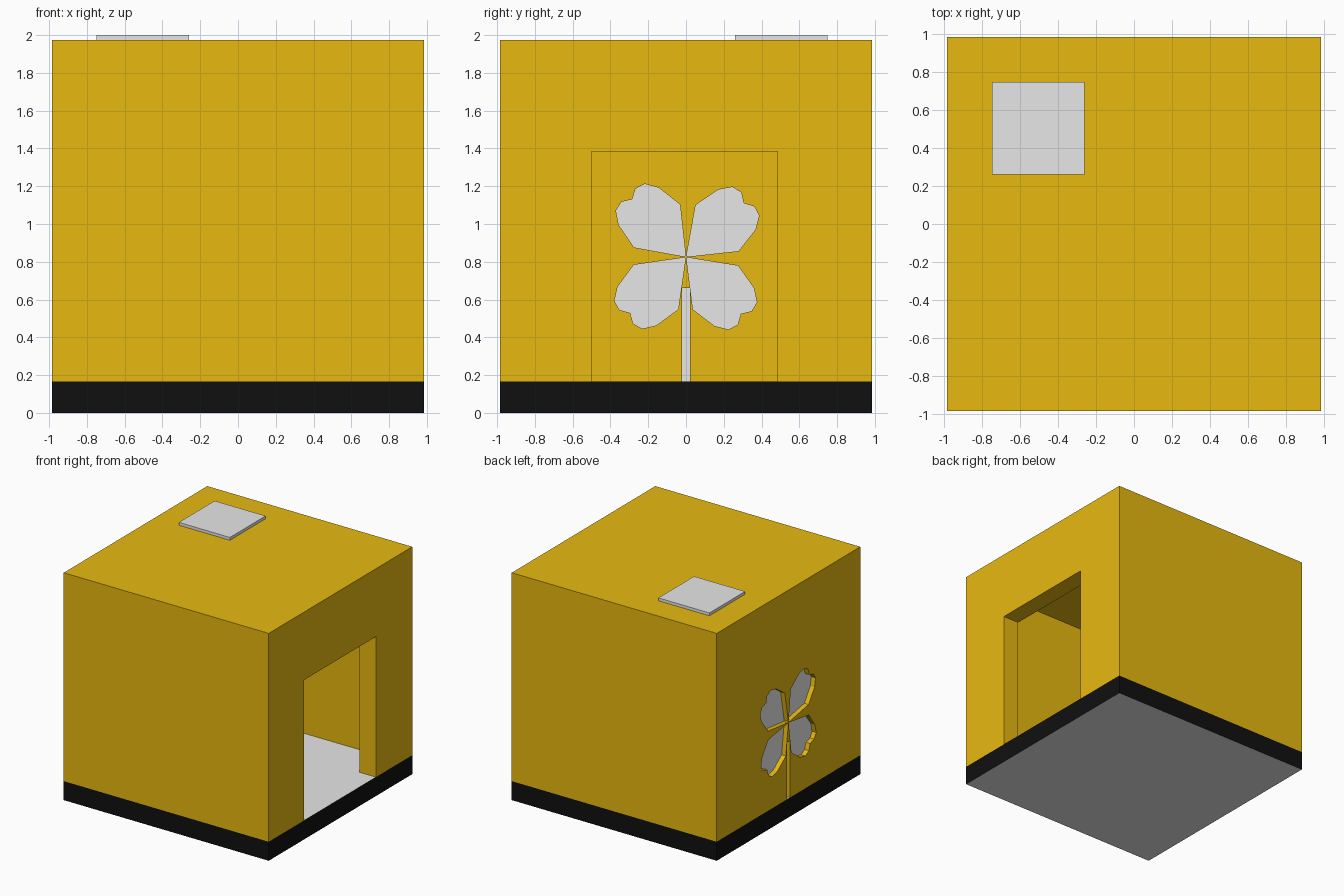
import bpy, bmesh
from math import radians, cos, sin

if "Cube" in bpy.data.objects:
    bpy.data.objects.remove(bpy.data.objects["Cube"], do_unlink=True)


def material(name, rgb):
    m = bpy.data.materials.new(name)
    m.use_nodes = True
    m.diffuse_color = (*rgb, 1)
    m.node_tree.nodes["Principled BSDF"].inputs["Base Color"].default_value = (*rgb, 1)
    return m


yellow = material("golden yellow", (0.8, 0.485, 0.005))
white = material("soft white", (0.8, 0.8, 0.8))
black = material("black", (0.005, 0.005, 0.005))
YELLOW, WHITE, BLACK = range(3)

HALF = 0.985      # outer half width
INNER = 0.83      # inner half width
FLOOR = 0.165
CEILING = 1.82
ROOF = 1.975
DADO = 0.65       # height where the inner wall colour changes


def prism(name, outline, x0, x1, mats):
    """Extrude a (y, z) outline from x0 to x1."""
    bm = bmesh.new()
    face = bm.faces.new([bm.verts.new((x0, y, z)) for y, z in outline])
    out = bmesh.ops.extrude_face_region(bm, geom=[face])["geom"]
    verts = [v for v in out if isinstance(v, bmesh.types.BMVert)]
    bmesh.ops.translate(bm, verts=verts, vec=(x1 - x0, 0, 0))
    bmesh.ops.recalc_face_normals(bm, faces=bm.faces)
    me = bpy.data.meshes.new(name)
    bm.to_mesh(me)
    bm.free()
    for m in mats:
        me.materials.append(m)
    ob = bpy.data.objects.new(name, me)
    bpy.context.collection.objects.link(ob)
    return ob


def box(name, x, y, z, mats):
    corners = [(y[0], z[0]), (y[1], z[0]), (y[1], z[1]), (y[0], z[1])]
    return prism(name, corners, x[0], x[1], mats)


def cut(target, cutter):
    """Subtract the cutter from the target and discard it."""
    mod = target.modifiers.new("cut", "BOOLEAN")
    mod.operation, mod.solver, mod.object = "DIFFERENCE", "EXACT", cutter
    cutter.hide_render = True
    graph = bpy.context.evaluated_depsgraph_get()
    mesh = bpy.data.meshes.new_from_object(target.evaluated_get(graph))
    target.modifiers.clear()
    target.data = mesh
    bpy.data.objects.remove(cutter, do_unlink=True)


def petal(angle):
    """Heart-shaped leaf outline pointing along the angle."""
    half = [(0.01, 30), (0.28, 36.5), (0.395, 21.5), (0.445, 13.5), (0.45, 6.5)]
    polar = half + [(0.418, 0)] + [(r, -a) for r, a in reversed(half)]
    return [(r * cos(radians(angle + a)), 0.825 + r * sin(radians(angle + a)))
            for r, a in polar]


# Base slab: black rim, white floor and underside
full = (-HALF, HALF)
base = box("base", full, full, (0, FLOOR), [yellow, white, black])
for f in base.data.polygons:
    f.material_index = WHITE if abs(f.normal.z) > 0.5 else BLACK

# Hollow shell with a doorway on one side
shell = box("shell", full, full, (FLOOR, ROOF), [yellow, white, black])
inside = (-INNER, INNER)
cut(shell, box("room_cutter", inside, inside, (0, CEILING), [yellow]))
cut(shell, box("door_cutter", (0.5, 1.2), (-0.5, 0.485), (0, 1.385), [yellow]))

# Clover opening in the opposite wall, closed with white panes
leaves = {f"leaf_{i}": petal(a) for i, a in enumerate((43, 133, 225, 314))}
for name, outline in leaves.items():
    cut(shell, prism(name + "_cutter", outline, -1.1, -0.7, [yellow]))
    prism(name + "_pane", outline, -0.945, -0.94, [white])
stem = (-0.022, 0.022)
cut(shell, box("stem_cutter", (-1.1, -0.7), stem, (0.1, 0.66), [yellow]))
box("stem_pane", (-0.945, -0.94), stem, (FLOOR, 0.66), [white])

# Split the inner walls at dado height, then colour by position
bm = bmesh.new()
bm.from_mesh(shell.data)
bm.normal_update()


def on_inner_wall(f, axis):
    c = f.calc_center_median()
    return abs(abs(c[axis]) - INNER) < 0.01 and abs(f.normal[axis]) > 0.9


walls = [f for f in bm.faces if on_inner_wall(f, 1)
         or (on_inner_wall(f, 0) and f.normal.x < 0)]
edges = {e for f in walls for e in f.edges}
verts = {v for f in walls for v in f.verts}
bmesh.ops.bisect_plane(bm, geom=walls + list(edges) + list(verts),
                       plane_co=(0, 0, DADO), plane_no=(0, 0, 1))
for f in bm.faces:
    c = f.calc_center_median()
    f.material_index = YELLOW
    if on_inner_wall(f, 0) and c.x < 0:
        f.material_index = BLACK
    elif on_inner_wall(f, 0) or on_inner_wall(f, 1):
        f.material_index = WHITE if c.z > DADO else YELLOW
    elif -HALF < c.x < -INNER and abs(f.normal.x) < 0.1 and abs(c.y) < 0.5 \
            and FLOOR + 0.01 < c.z < 1.5:
        f.material_index = BLACK
bm.to_mesh(shell.data)
bm.free()
shell.data.materials.clear()
for m in (yellow, white, black):
    shell.data.materials.append(m)

# Skylight plate on the roof
box("skylight", (-0.75, -0.26), (0.26, 0.75), (ROOF, 2), [white])
